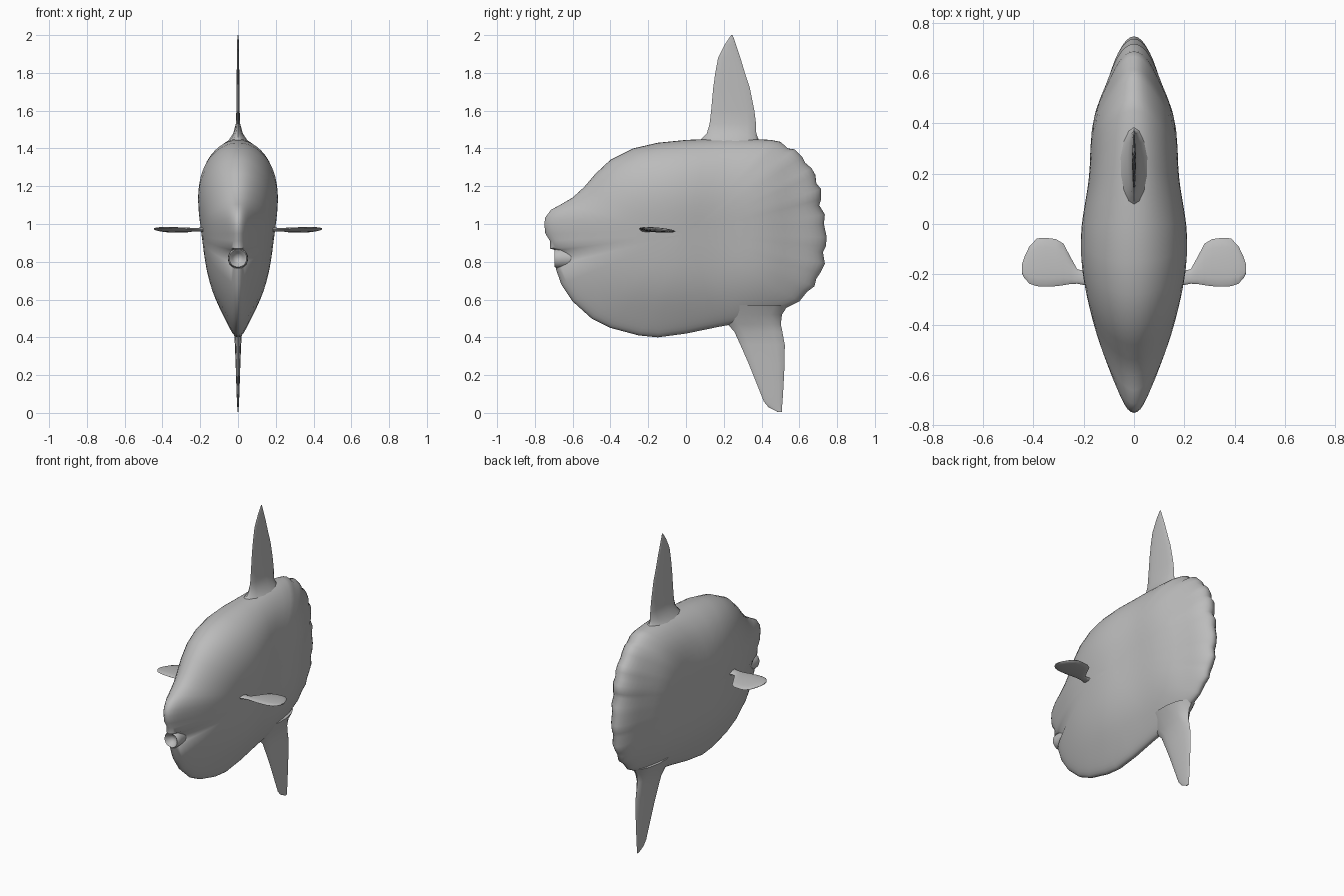
import bpy, math

if "Cube" in bpy.data.objects:
    bpy.data.objects.remove(bpy.data.objects["Cube"])

skin = bpy.data.materials.new("grey skin")
skin.diffuse_color = (0.5, 0.5, 0.5, 1)
skin.use_nodes = True
skin.node_tree.nodes["Principled BSDF"].inputs["Base Color"].default_value = skin.diffuse_color


def make(name, verts, faces, mirror=False, angle=50):
    me = bpy.data.meshes.new(name)
    me.from_pydata(verts, [], faces)
    me.materials.append(skin)
    ob = bpy.data.objects.new(name, me)
    bpy.context.collection.objects.link(ob)
    bpy.ops.object.select_all(action='DESELECT')
    ob.select_set(True)
    bpy.context.view_layer.objects.active = ob
    bpy.ops.object.mode_set(mode='EDIT')
    bpy.ops.mesh.select_all(action='SELECT')
    bpy.ops.mesh.normals_make_consistent(inside=False)
    bpy.ops.object.mode_set(mode='OBJECT')
    bpy.ops.object.shade_smooth_by_angle(angle=math.radians(angle))
    if mirror:
        ob.modifiers.new("mirror", 'MIRROR').merge_threshold = 0.0005
    return ob


def lerp(table, v):
    for (a, fa), (b, fb) in zip(table, table[1:]):
        if v <= b:
            k = max(0, (v - a) / (b - a))
            return fa + (fb - fa) * k
    return table[-1][1]


# Body: side outline (y, z) filled with rings that swell towards the middle
outline = [(-.75, 1.0), (-.745, 1.035), (-.715, 1.075), (-.66, 1.105), (-.6, 1.14),
           (-.54, 1.195), (-.48, 1.265), (-.4, 1.34), (-.28, 1.4), (-.15, 1.43),
           (0, 1.445), (.12, 1.45), (.24, 1.455), (.36, 1.45), (.45, 1.445), (.5, 1.435),
           (.54, 1.4), (.575, 1.395), (.615, 1.355), (.63, 1.325), (.665, 1.295),
           (.685, 1.26), (.69, 1.215), (.715, 1.185), (.715, 1.13), (.705, 1.1),
           (.735, 1.05), (.73, 1.0), (.745, .93), (.74, .88), (.725, .85), (.735, .79),
           (.71, .74), (.69, .71), (.68, .67), (.64, .64), (.6, .59), (.51, .545),
           (.4, .51), (.28, .475), (.17, .455), (0, .42), (-.15, .4), (-.25, .41),
           (-.4, .45), (-.5, .5), (-.6, .59), (-.66, .68), (-.69, .765), (-.66, .79),
           (-.65, .82), (-.685, .86), (-.72, .87), (-.72, .91), (-.745, .95)]
width_along = [(-.75, .085), (-.7, .09), (-.6, .115), (-.5, .145), (-.4, .173), (-.3, .193),
               (-.2, .207), (-.1, .215), (0, .21), (.1, .192), (.2, .177), (.35, .175),
               (.45, .165), (.52, .14), (.6, .12), (.7, .115), (.75, .1)]
width_up = [(.4, .28), (.5, .41), (.6, .59), (.7, .73), (.8, .82), (.9, .88), (1, .94),
            (1.1, 1), (1.2, 1), (1.3, .95), (1.4, .88), (1.45, .8)]
CY, CZ, RINGS = 0.0, .95, 16


def swell(y, z, t):
    # averaged lookups keep the flanks smooth
    a = sum(lerp(width_along, y + d) for d in (-.04, 0, .04)) / 3
    b = sum(lerp(width_up, z + d) for d in (-.05, 0, .05)) / 3
    return a * b * math.sqrt(max(0, 1 - t ** 5))


n = len(outline)
verts, faces = [(swell(CY, CZ, 0), CY, CZ)], []
for r in range(1, RINGS + 1):
    t = math.sin(math.pi / 2 * r / RINGS)
    for py, pz in outline:
        # inner rings lose the scalloped edge
        y, z = CY + (py - CY) * t, CZ + (pz - CZ) * t
        verts.append((0 if r == RINGS else swell(y, z, t), y, z))
for i in range(n):
    j = (i + 1) % n
    faces.append((0, 1 + i, 1 + j))
    for r in range(RINGS - 1):
        a, b = 1 + r * n, 1 + (r + 1) * n
        faces.append((a + i, b + i, b + j, a + j))
body = make("body", verts, faces, mirror=True)
# keep the open half facing outwards
if body.data.polygons[0].normal.x < 0:
    body.data.flip_normals()


# Fins: lens sections (position along fin, y start, y end, half thickness)
def fin(name, sections, place, mirror=False, m=14):
    verts, faces = [], []
    for s, y0, y1, h in sections:
        for k in range(m):
            a = 2 * math.pi * k / m
            verts.append(place(s, (y0 + y1) / 2 + (y1 - y0) / 2 * math.cos(a), h * math.sin(a)))
    for r in range(len(sections) - 1):
        for k in range(m):
            j = (k + 1) % m
            faces.append((r * m + k, r * m + j, (r + 1) * m + j, (r + 1) * m + k))
    faces += [tuple(range(m)), tuple(range((len(sections) - 1) * m, len(sections) * m))]
    return make(name, verts, faces, mirror)


def upright(s, y, h):
    return (h, y, s)


fin("dorsal_fin", [(1.4, .04, .42, .085), (1.445, .075, .385, .05), (1.48, .11, .372, .026),
                   (1.53, .125, .371, .012), (1.6, .133, .362, .009), (1.72, .144, .338, .008),
                   (1.8, .155, .312, .007), (1.88, .17, .288, .006), (1.95, .205, .264, .005),
                   (1.98, .225, .254, .004), (2.0, .24, .247, .002)], upright)
fin("anal_fin", [(.005, .485, .507, .003), (.03, .437, .508, .004), (.06, .412, .511, .006),
                 (.14, .38, .516, .009), (.26, .332, .522, .013), (.36, .288, .523, .017),
                 (.43, .256, .51, .022), (.47, .22, .502, .035), (.52, .19, .508, .055),
                 (.57, .16, .54, .08)], upright)


def sideways(s, y, h):
    return (s, y, .957 + (-y - .06) * .085 + (s - .2) * .03 + h)


fin("pectoral_fin", [(.16, -.25, -.16, .016), (.2, -.242, -.185, .01), (.225, -.237, -.18, .009),
                     (.25, -.238, -.135, .01), (.28, -.243, -.078, .012), (.31, -.247, -.06, .012),
                     (.35, -.249, -.055, .012), (.385, -.247, -.057, .011), (.415, -.237, -.088, .009),
                     (.435, -.215, -.13, .006), (.445, -.195, -.16, .003)], sideways, mirror=True)

# Mouth: round lips turned around the y axis, with a hollow inside
lips = [(.05, -.56), (.052, -.62), (.054, -.66), (.052, -.685), (.046, -.695),
        (.038, -.688), (.028, -.672), (.014, -.662), (.002, -.66)]
m = 20
verts = [(r * math.cos(2 * math.pi * k / m), y, .818 + r * math.sin(2 * math.pi * k / m))
         for r, y in lips for k in range(m)]
faces = [(r * m + k, r * m + (k + 1) % m, (r + 1) * m + (k + 1) % m, (r + 1) * m + k)
         for r in range(len(lips) - 1) for k in range(m)]
faces += [tuple(range(m)), tuple(range((len(lips) - 1) * m, len(lips) * m))]
make("mouth", verts, faces)
